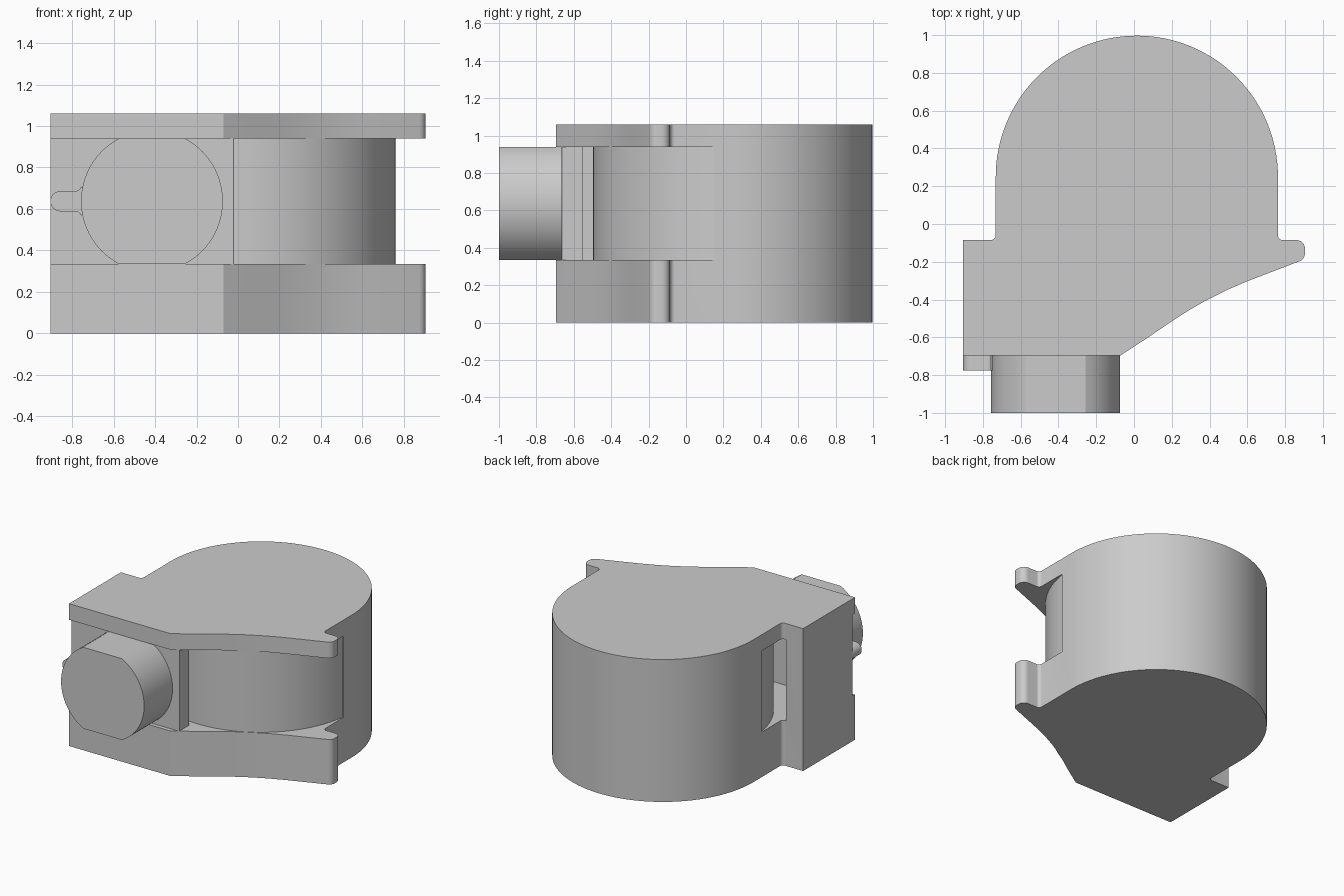
import bpy, bmesh
from math import sin, cos, radians, asin, sqrt, degrees

cube = bpy.data.objects.get("Cube")
if cube:
    bpy.data.objects.remove(cube, do_unlink=True)

GREY = (0.6, 0.6, 0.6, 1.0)
grey = bpy.data.materials.new("light_grey")
grey.use_nodes = True
grey.diffuse_color = GREY
grey.node_tree.nodes["Principled BSDF"].inputs["Base Color"].default_value = GREY


def arc(cx, cy, r, start, end, steps):
    """Points along a circular arc, angles in degrees."""
    angles = [radians(start + (end - start) * i / steps) for i in range(steps + 1)]
    return [(cx + r * cos(a), cy + r * sin(a)) for a in angles]


def prism(name, outline, low, high, axis="z"):
    """Extrude a closed outline along z, or an x-z outline along y."""
    place = (lambda p, h: (p[0], p[1], h)) if axis == "z" else (lambda p, h: (p[0], h, p[1]))
    bm = bmesh.new()
    base = bm.faces.new([bm.verts.new(place(p, low)) for p in outline])
    top = bmesh.ops.extrude_face_region(bm, geom=[base])["geom"]
    shift = place((0, 0), high - low)
    bmesh.ops.translate(bm, vec=shift, verts=[g for g in top if isinstance(g, bmesh.types.BMVert)])
    bmesh.ops.recalc_face_normals(bm, faces=bm.faces)
    mesh = bpy.data.meshes.new(name)
    bm.to_mesh(mesh)
    bm.free()
    mesh.materials.append(grey)
    obj = bpy.data.objects.new(name, mesh)
    bpy.context.collection.objects.link(obj)
    return obj


def smooth(obj):
    bpy.ops.object.select_all(action="DESELECT")
    obj.select_set(True)
    bpy.context.view_layer.objects.active = obj
    bpy.ops.object.shade_smooth_by_angle(angle=radians(30))


CX, CY, R = 0.015, 0.25, 0.747     # drum centre and radius
LOW, HIGH = 0.335, 0.94            # inner faces of the two flanges

# Housing outline: round back, square left block, swept front and right lip
outline = arc(CX, CY, R, 0, 180, 64)
outline += arc(-0.757, -0.06, 0.025, 0, -90, 6)
outline += [(-0.905, -0.085), (-0.905, -0.695), (-0.07, -0.695)]
outline += [(0.08, -0.597), (0.2, -0.515), (0.29, -0.457), (0.39, -0.4), (0.49, -0.35), (0.6, -0.303)]
outline += arc(0.86, -0.155, 0.045, -68, 0, 6)
outline += arc(0.86, -0.13, 0.045, 0, 90, 6)
outline += arc(0.787, -0.06, 0.025, 270, 180, 6)
housing = prism("housing", outline, 0, 1.06)

# Cavity between the flanges, leaving the drum and an L-shaped wall
seam_y = 0.15
dip = degrees(asin((CY - seam_y) / R))
cavity = arc(CX, CY, R, 180 + dip, 360 - dip, 60)
cavity += [(1.2, seam_y), (1.2, -1.2), (-1.2, -1.2), (-1.2, -0.665)]
cavity += [(-0.02, -0.665), (-0.02, -0.55), (-0.765, -0.55), (-0.765, seam_y)]
cutter = prism("cavity_cutter", cavity, LOW, HIGH)
cutter.hide_render = True

cut = housing.modifiers.new("cavity", "BOOLEAN")
cut.operation = "DIFFERENCE"
cut.solver = "EXACT"
cut.object = cutter
bpy.ops.object.select_all(action="DESELECT")
bpy.context.view_layer.objects.active = housing
housing.select_set(True)
bpy.ops.object.modifier_apply(modifier=cut.name)
bpy.data.objects.remove(cutter, do_unlink=True)
smooth(housing)

# Front boss: cylinder with flattened top and bottom
KX, KZ, KR = -0.415, 0.6375, 0.342
half = degrees(asin((HIGH - LOW) / 2 / KR))
boss = arc(KX, KZ, KR, -half, half, 28) + arc(KX, KZ, KR, 180 - half, 180 + half, 28)
smooth(prism("front_boss", boss, -1.0, -0.66, "y"))

# Small rounded tab at the side of the boss, flared where they meet
TR = 0.049
flare = arc(-0.785, KZ + TR + 0.03, 0.03, 270, 340, 5)
tab = arc(-0.905 + TR, KZ, TR, 90, 270, 16)
tab += [(x, 2 * KZ - z) for x, z in flare]
tab += [(-0.7, KZ - TR), (-0.7, KZ + TR)]
tab += flare[::-1]
smooth(prism("side_tab", tab, -0.775, -0.66, "y"))
